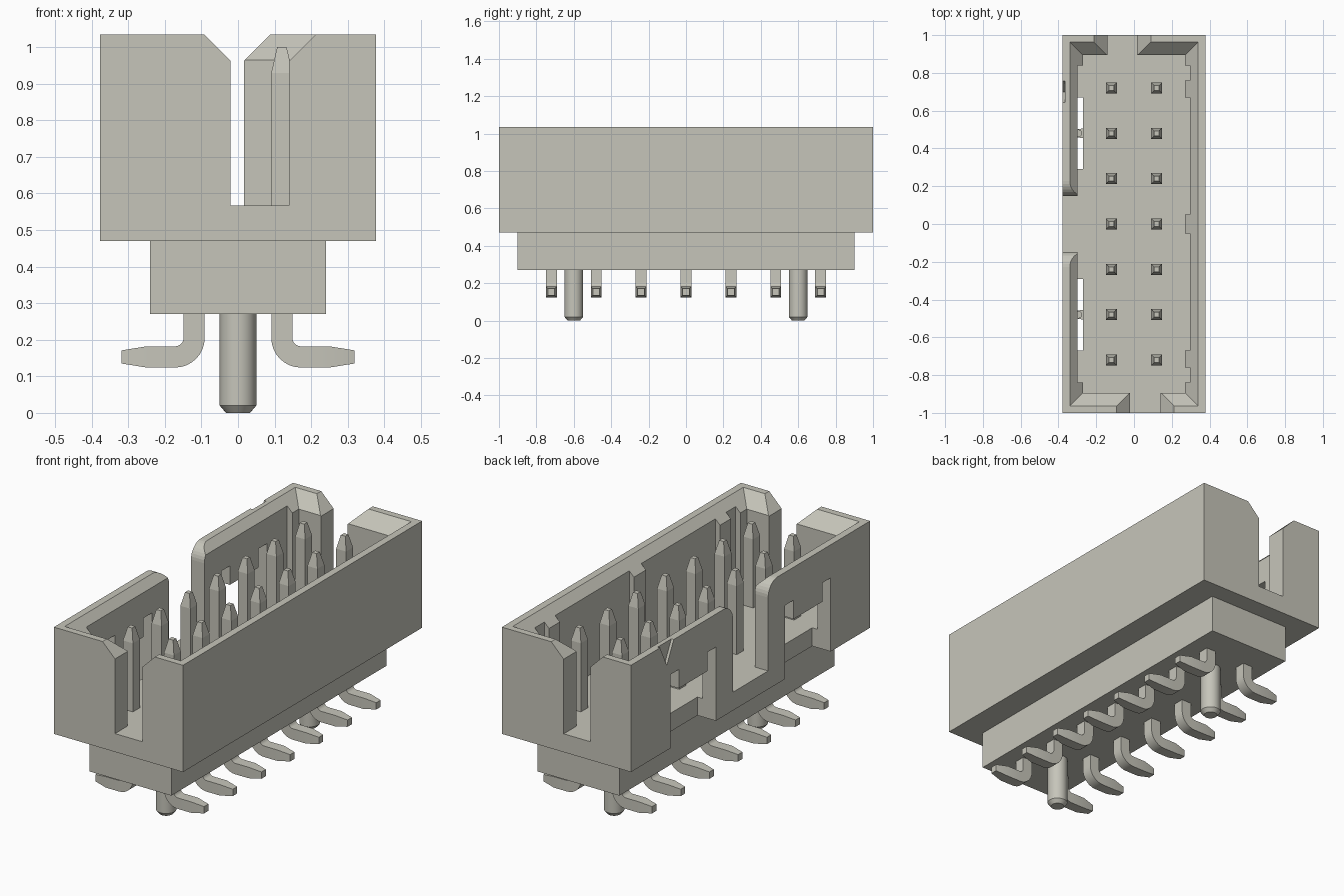
import bpy, bmesh, math
from mathutils import Vector

if "Cube" in bpy.data.objects:
    bpy.data.objects.remove(bpy.data.objects["Cube"], do_unlink=True)

mat = bpy.data.materials.new("warm grey")
COLOUR = (0.565, 0.558, 0.491, 1.0)
mat.diffuse_color = COLOUR
mat.use_nodes = True
mat.node_tree.nodes["Principled BSDF"].inputs["Base Color"].default_value = COLOUR


def loft(name, rings):
    """Closed solid through rings of equal point count."""
    bm = bmesh.new()
    loops = [[bm.verts.new(p) for p in ring] for ring in rings]
    n = len(loops[0])
    for a, b in zip(loops, loops[1:]):
        for i in range(n):
            j = (i + 1) % n
            bm.faces.new((a[i], a[j], b[j], b[i]))
    bm.faces.new(loops[0][::-1])
    bm.faces.new(loops[-1])
    bmesh.ops.recalc_face_normals(bm, faces=bm.faces)
    mesh = bpy.data.meshes.new(name)
    bm.to_mesh(mesh)
    bm.free()
    mesh.materials.append(mat)
    ob = bpy.data.objects.new(name, mesh)
    bpy.context.collection.objects.link(ob)
    return ob


def rect(hx, hy, z):
    return [(-hx, -hy, z), (hx, -hy, z), (hx, hy, z), (-hx, hy, z)]


def box(name, x0, x1, y0, y1, z0, z1):
    return loft(name, [[(x0, y0, z), (x1, y0, z), (x1, y1, z), (x0, y1, z)]
                       for z in (z0, z1)])


def prism_x(name, profile, x0, x1):
    """Extrude a (y, z) profile along x."""
    return loft(name, [[(x, y, z) for y, z in profile] for x in (x0, x1)])


def prism_y(name, profile, y0, y1):
    """Extrude an (x, z) profile along y."""
    return loft(name, [[(x, y, z) for x, z in profile] for y in (y0, y1)])


def activate(ob):
    bpy.ops.object.select_all(action='DESELECT')
    ob.select_set(True)
    bpy.context.view_layer.objects.active = ob


def cut(target, cutter):
    cutter.hide_render = True
    mod = target.modifiers.new("cut", 'BOOLEAN')
    mod.operation = 'DIFFERENCE'
    mod.solver = 'EXACT'
    mod.object = cutter
    activate(target)
    bpy.ops.object.modifier_apply(modifier=mod.name)
    bpy.data.objects.remove(cutter, do_unlink=True)


FLOOR, TOP = 0.567, 1.035

# Housing shell with bevelled lead-in around the cavity
housing = box("housing", -0.378, 0.378, -1, 1, 0.47, TOP)
cut(housing, loft("cavity", [rect(0.27, 0.894, FLOOR), rect(0.27, 0.894, 0.965),
                             rect(0.34, 0.964, TOP), rect(0.355, 0.979, 1.05)]))

# Shallow grooves in the long walls, leaving ribs between
for s in (-1, 1):
    for a, b in ((0.05, 0.67), (0.76, 0.84)):
        y0, y1 = sorted((s * a, s * b))
        cut(housing, box("groove", 0.2, 0.297, y0, y1, FLOOR, 1.06))
cut(housing, box("wall_relief", -0.30, -0.2, -0.84, 0.84, FLOOR, 1.06))


# Chamfered slots in the end walls
def end_slot(x0, x1, y0, y1):
    c = 0.09
    cut(housing, prism_y("end_slot", [
        (x0, FLOOR), (x1, FLOOR), (x1, 0.962), (x1 + c, 0.962 + c),
        (x0 - c, 0.962 + c), (x0, 0.962)], y0, y1))


end_slot(-0.02, 0.14, -1.1, -0.85)
end_slot(-0.14, 0.016, 0.85, 1.1)

# Key notch in the side wall, with rounded upper corners
r, w = 0.08, 0.147
right_side = [(w + r - r * math.cos(a), TOP - r + r * math.sin(a))
              for a in [math.pi / 2 * i / 8 for i in range(9)]]
right_side = [(w, FLOOR)] + right_side + [(w + r, 1.1)]
left_side = [(-y, z) for y, z in reversed(right_side)]
cut(housing, prism_x("key_notch", right_side + left_side, -0.45, -0.25))

# Side windows open at the bottom, each with a hanging tongue
window = [(0.29, 0.4), (0.67, 0.4), (0.67, 0.86), (0.60, 0.86),
          (0.60, 0.76), (0.36, 0.76), (0.36, 0.86), (0.29, 0.86)]
for s in (-1, 1):
    cut(housing, prism_x("window", [(s * y, z) for y, z in window], -0.45, -0.27))

# Triangular first-pin mark
cut(housing, prism_x("mark", [(0.635, 1.05), (0.765, 1.05), (0.70, 0.92)], -0.45, -0.364))

# Stepped base under the housing
box("base", -0.24, 0.24, -0.9, 0.9, 0.27, 0.5)


# Locating pegs and small latch nubs
def disc(cx, cy, radius, z, n=24):
    return [(cx + radius * math.cos(math.tau * i / n),
             cy + radius * math.sin(math.tau * i / n), z) for i in range(n)]


for s, side in ((-1, "front"), (1, "back")):
    peg = loft(side + "_peg", [disc(0, s * 0.6, 0.033, 0), disc(0, s * 0.6, 0.05, 0.02),
                               disc(0, s * 0.6, 0.05, 0.3)])
    nub = loft(side + "_latch_nub", [disc(-0.295, s * 0.48, 0.02, z, 12) for z in (0.77, 0.86)])
    for ob in (peg, nub):
        activate(ob)
        bpy.ops.object.shade_smooth_by_angle(angle=math.radians(30))


# Bent contact pins: square section swept down, round a bend and outward
def pin(name, side, y):
    path = [(0.12, 1.0, 0, 0.013), (0.12, 0.93, 0, 0.029), (0.12, 0.205, 0, 0.029)]
    for i in range(1, 9):
        a = math.pi / 2 * i / 8
        path.append((0.172 - 0.052 * math.cos(a), 0.205 - 0.052 * math.sin(a), a, 0.029))
    path += [(0.25, 0.153, math.pi / 2, 0.029), (0.318, 0.153, math.pi / 2, 0.018)]
    rings = []
    for x, z, a, h in path:
        across = Vector((math.cos(a), 0, math.sin(a))) * h
        depth = Vector((0, h, 0))
        centre = Vector((x, y, z))
        ring = [centre + across * u + depth * v
                for u, v in ((-1, -1), (1, -1), (1, 1), (-1, 1))]
        rings.append([(side * p.x, p.y, p.z) for p in ring])
    ob = loft(name, rings)
    activate(ob)
    bpy.ops.object.shade_smooth_by_angle(angle=math.radians(12))


for i in range(7):
    for side, label in ((-1, "right"), (1, "left")):
        pin(f"{label}_pin_{i + 1}", side, -0.72 + 0.24 * i)
